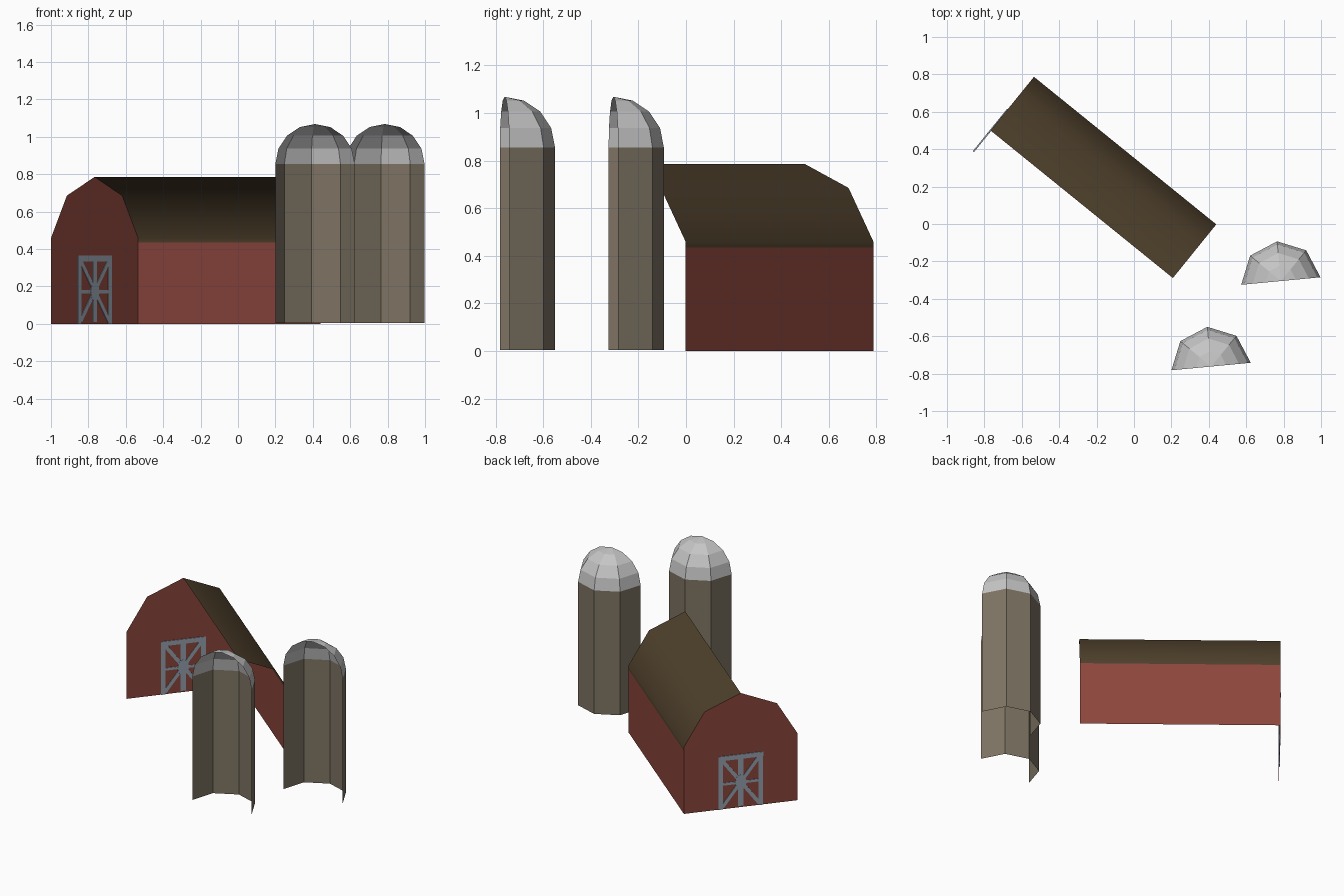
import bpy, bmesh, math
from mathutils import Vector

if "Cube" in bpy.data.objects:
    bpy.data.objects.remove(bpy.data.objects["Cube"])


def material(name, rgb):
    m = bpy.data.materials.new(name)
    m.diffuse_color = (*rgb, 1)
    m.use_nodes = True
    m.node_tree.nodes["Principled BSDF"].inputs["Base Color"].default_value = m.diffuse_color
    return m


RED = material("barn red", (0.26, 0.061, 0.045))
BROWN = material("roof brown", (0.076, 0.050, 0.024))
TAN = material("silo tan", (0.205, 0.171, 0.122))
GREY = material("dome grey", (0.56, 0.56, 0.56))
BLUE = material("door blue grey", (0.31, 0.36, 0.43))


def make(name, bm, mat, smooth=False):
    me = bpy.data.meshes.new(name)
    bm.to_mesh(me)
    bm.free()
    me.materials.append(mat)
    for p in me.polygons:
        p.use_smooth = smooth
    ob = bpy.data.objects.new(name, me)
    bpy.context.collection.objects.link(ob)
    return ob


def sheet(name, rows, mat, smooth=False):
    """Open quad grid through rows of points."""
    bm = bmesh.new()
    vs = [[bm.verts.new(p) for p in r] for r in rows]
    for a, b in zip(vs, vs[1:]):
        for i in range(len(a) - 1):
            bm.faces.new((a[i], a[i + 1], b[i + 1], b[i]))
    bmesh.ops.remove_doubles(bm, verts=bm.verts, dist=1e-5)
    return make(name, bm, mat, smooth)


# Barn frame: s across the gable, t along the ridge
ORIGIN = Vector((-0.767, 0.50, 0))
LENGTH = 1.254
ALONG = Vector((0.975, -0.789, 0)).normalized()
ACROSS = Vector((-ALONG.y, ALONG.x, 0))


def barn(s, t, z):
    return ORIGIN + ACROSS * s + ALONG * t + Vector((0, 0, z))


# Gambrel profile from eave to ridge
HALF = 0.369
profile = [(HALF, 0.435), (HALF, 0.46), (0.235, 0.685), (0, 0.785)]

# Single side wall and its roof half (the other half is open)
sheet("side_wall", [[barn(HALF, t, z) for t in (LENGTH, 0)] for z in (0, 0.435)], RED)
sheet("roof", [[barn(s, t, z) for t in (LENGTH, 0)] for s, z in profile], BROWN, True)

# Full gable end wall
outline = [(HALF, 0)] + profile[1:] + [(-s, z) for s, z in reversed(profile[1:-1])] + [(-HALF, 0)]
bm = bmesh.new()
bm.faces.new([bm.verts.new(barn(s, 0, z)) for s, z in outline])
bm.normal_update()
if list(bm.faces)[0].normal.dot(ALONG) > 0:
    bmesh.ops.reverse_faces(bm, faces=bm.faces[:])
make("gable_wall", bm, RED)


# Door frame and star braces: thin plates showing on both sides of the gable
def plate(bm, pts, depth):
    a, b = [[bm.verts.new(barn(s, t, z)) for s, z in pts] for t in (-depth, depth)]
    bm.faces.new(a)
    bm.faces.new(b[::-1])
    n = len(pts)
    for i in range(n):
        bm.faces.new((a[i], b[i], b[(i + 1) % n], a[(i + 1) % n]))


def bar(bm, p, q, w, depth):
    p, q = Vector(p), Vector(q)
    d = (q - p).normalized() * w / 2
    n = Vector((-d.y, d.x))
    plate(bm, [p + n, p - n, q - n, q + n], depth)


DW, DH, MID = 0.145, 0.365, 0.172
bm = bmesh.new()
for sx in (-1, 1):
    bar(bm, (sx * (DW - 0.015), 0), (sx * (DW - 0.015), DH), 0.03, 0.0040)
    bar(bm, (sx * 0.12, 0.015), (-sx * 0.12, 0.335), 0.024, 0.0036 + sx * 0.0002)
bar(bm, (-DW, DH - 0.016), (DW, DH - 0.016), 0.032, 0.0042)
bar(bm, (0, 0.01), (0, DH - 0.02), 0.036, 0.0030)
bar(bm, (-DW + 0.02, MID), (DW - 0.02, MID), 0.018, 0.0032)
plate(bm, [(0.038 * math.cos(k * math.pi / 4), MID + 0.055 * math.sin(k * math.pi / 4))
           for k in range(8)], 0.0044)
bmesh.ops.recalc_face_normals(bm, faces=bm.faces[:])
make("barn_door", bm, BLUE)

# Half-octagon silos with open fronts
R, TOP = 0.213, 0.855


def arc(c, r, z):
    return [(c[0] + r * math.cos(a), c[1] + r * math.sin(a), z)
            for a in (math.radians(5.4 + 45 * k) for k in range(5))]


for side, c in (("front", (0.412, -0.762)), ("back", (0.785, -0.305))):
    sheet(side + "_silo", [arc(c, R, 0.005), arc(c, R, TOP)], TAN)
    sheet(side + "_silo_dome",
          [arc(c, R * math.cos(k * math.pi / 8), TOP + R * math.sin(k * math.pi / 8))
           for k in range(4)], GREY)
    # dome cap fan
    ring = arc(c, R * math.cos(3 * math.pi / 8), TOP + R * math.sin(3 * math.pi / 8))
    bm = bmesh.new()
    tip = bm.verts.new((c[0], c[1], TOP + R))
    vs = [bm.verts.new(p) for p in ring]
    for a, b in zip(vs, vs[1:]):
        bm.faces.new((a, b, tip))
    make(side + "_silo_cap", bm, GREY)
